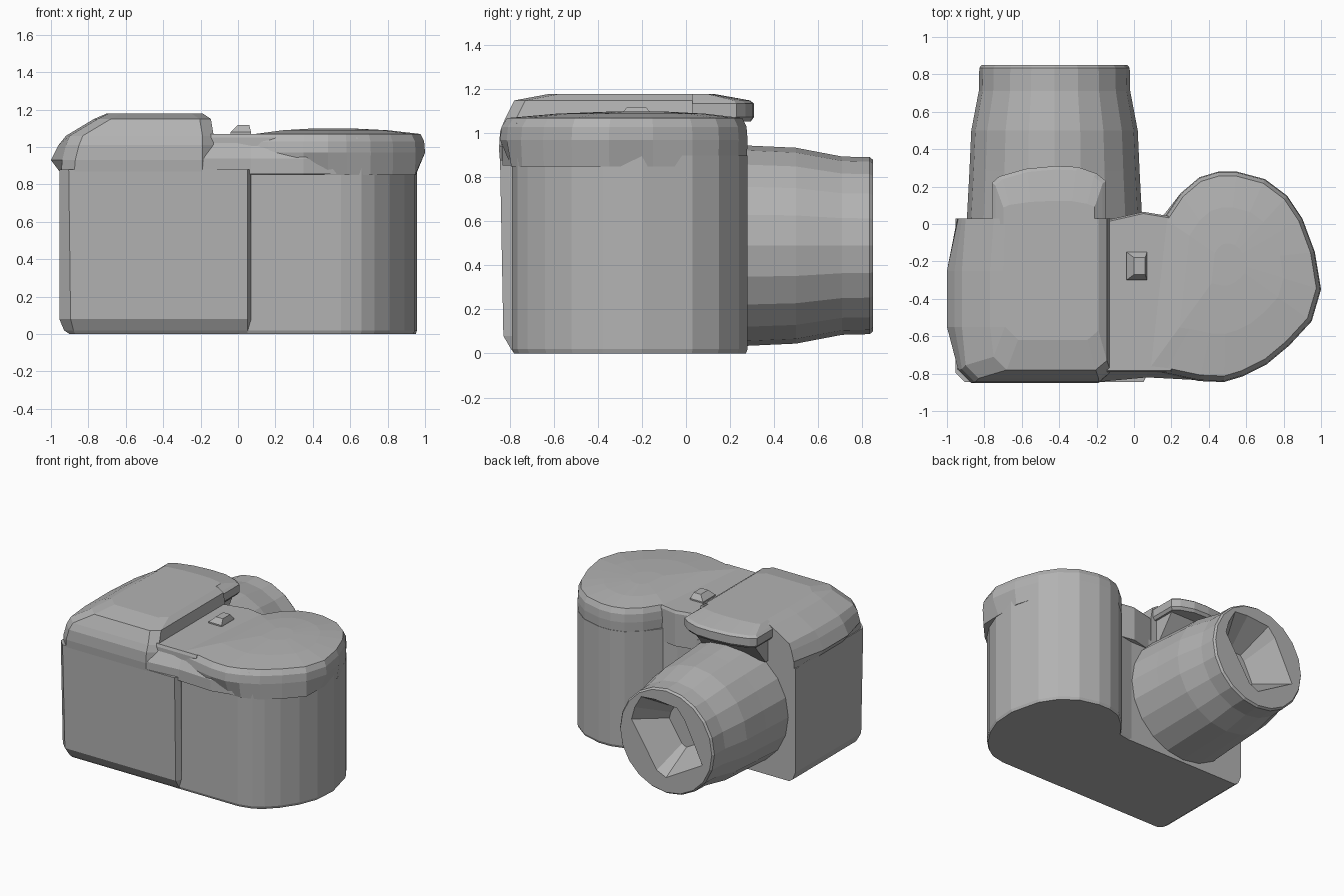
import bpy, bmesh, math
from mathutils import Vector

cube = bpy.data.objects.get("Cube")
if cube:
    bpy.data.objects.remove(cube, do_unlink=True)

grey = bpy.data.materials.new("plain grey")
grey.use_nodes = True
grey.diffuse_color = (0.45, 0.45, 0.45, 1)
grey.node_tree.nodes["Principled BSDF"].inputs["Base Color"].default_value = (0.45, 0.45, 0.45, 1)


def loft(name, rings, cap_start=True, cap_end=True):
    """Skin a stack of equal-length point rings into one flat-shaded object."""
    bm = bmesh.new()
    rows = [[bm.verts.new(p) for p in ring] for ring in rings]
    for a, b in zip(rows, rows[1:]):
        for i in range(len(a)):
            j = (i + 1) % len(a)
            bm.faces.new((a[i], a[j], b[j], b[i]))
    if cap_start:
        bm.faces.new(rows[0][::-1])
    if cap_end:
        bm.faces.new(rows[-1])
    bmesh.ops.recalc_face_normals(bm, faces=bm.faces)
    mesh = bpy.data.meshes.new(name)
    bm.to_mesh(mesh)
    bm.free()
    mesh.materials.append(grey)
    obj = bpy.data.objects.new(name, mesh)
    bpy.context.collection.objects.link(obj)
    return obj


def bevel(obj, width, segments=1):
    mod = obj.modifiers.new("edge", "BEVEL")
    mod.width = width
    mod.segments = segments
    mod.limit_method = "ANGLE"
    mod.angle_limit = math.radians(40)


def at(outline, z, scale=1.0, centre=(0, 0)):
    """Place a plan outline at height z, scaled about a centre."""
    cx, cy = centre
    return [(cx + (x - cx) * scale, cy + (y - cy) * scale, z) for x, y in outline]


# Main body with a chamfered rear panel
def body_ring(z, left, back, cut):
    return at([(left, 0.03), (left, back + cut), (left + cut, back),
               (0.05, back), (0.07, back + 0.04), (0.07, 0.03)], z)


loft("body", [body_ring(0, -0.9, -0.78, 0.03), body_ring(0.02, -0.93, -0.795, 0.05),
              body_ring(0.08, -0.955, -0.83, 0.06), body_ring(0.88, -0.955, -0.845, 0.05)])


# Raised housing over the lens side
def housing_ring(z, corner, side, back, right, front=0.03):
    return at([(corner, front), (side, -0.25), (side, -0.55), (corner, back + 0.07),
               (corner + 0.07, back), (right - 0.06, back),
               (right, back + 0.05), (right, front)], z)


loft("top_housing", [housing_ring(0.87, -0.945, -0.955, -0.845, -0.13),
                     housing_ring(0.93, -0.94, -1.0, -0.85, -0.13),
                     housing_ring(1.01, -0.92, -0.96, -0.845, -0.13),
                     housing_ring(1.06, -0.90, -0.92, -0.825, -0.13),
                     housing_ring(1.15, -0.75, -0.77, -0.78, -0.145),
                     housing_ring(1.18, -0.69, -0.70, -0.62, -0.19)])

# Overhanging flash lid with its tapered support
lid = [(-0.76, 0), (-0.76, 0.22), (-0.72, 0.255), (-0.58, 0.295), (-0.42, 0.31),
       (-0.3, 0.305), (-0.2, 0.27), (-0.15, 0.23), (-0.15, 0)]
mid = (-0.45, 0)
loft("flash_lid", [at(lid, 1.055, 0.95, mid), at(lid, 1.075, 1, mid), at(lid, 1.135, 1, mid),
                   at(lid, 1.15, 0.94, mid), at([(x * 0.8 - 0.09, y * 0.4) for x, y in lid], 1.18)])
loft("flash_support", [[(x, -0.02, 0.88), (x, 0.06, 0.88), (x, 0.2, 1.06), (x, -0.02, 1.06)]
                       for x in (-0.72, -0.18)])

# Hand grip column
grip = [(0, -0.79), (0.55, -0.79), (0.66, -0.765), (0.73, -0.72), (0.81, -0.64),
        (0.89, -0.52), (0.945, -0.38), (0.957, -0.2), (0.9, 0.03), (0.82, 0.15),
        (0.7, 0.24), (0.55, 0.28), (0.45, 0.28), (0.35, 0.25), (0.25, 0.165),
        (0.16, 0.05), (0.05, 0.03), (0, 0.03)]
core = (0.5, -0.25)
loft("grip", [at(grip, 0, 0.985, core), at(grip, 0.02), at(grip, 0.9)])

# Domed cap flaring over the grip
cap = [(0.07, -0.79), (0.16, -0.8), (0.35, -0.84), (0.48, -0.845), (0.58, -0.815),
       (0.71, -0.75), (0.83, -0.65), (0.95, -0.52), (1, -0.35), (0.967, -0.15),
       (0.9, 0.03), (0.82, 0.15), (0.7, 0.24), (0.55, 0.28), (0.45, 0.28),
       (0.35, 0.25), (0.25, 0.165), (0.16, 0.03)]
hub = (0.5, -0.2)
loft("grip_cap", [at([(min(x, 0.955), max(y, -0.8)) for x, y in cap], 0.85, 0.99, hub),
                  at(cap, 0.97), at(cap, 1.03, 0.99, hub), at(cap, 1.07, 0.95, hub),
                  at(cap, 1.09, 0.6, hub), at(cap, 1.1, 0.2, hub)])

# Low bridge between housing and grip, with the thumb rest behind
bridge = [(-0.15, -0.79), (0.2, -0.79), (0.2, 0.04), (0.05, 0.065), (-0.15, 0.02)]
loft("bridge", [at(bridge, 0.8), at(bridge, 1.05), at(bridge, 1.07, 0.98, (0.05, -0.4))])
loft("thumb_rest", [[(x, -0.7, 0.85), (x, y, 0.855), (x, y, 0.94), (x, -0.77, 1.05)]
                    for x, y in ((-0.2, -0.845), (0.07, -0.82), (0.35, -0.835), (0.64, -0.77))])

# Shutter switch on the bridge
loft("switch", [[(x, y, z) for x, y in ((-0.04, -0.3), (0.07, -0.3), (0.07, -0.15), (-0.04, -0.15))]
                for z in (1.04, 1.08)]
     + [[(x, y, 1.118) for x, y in ((0, -0.27), (0.06, -0.27), (0.06, -0.18), (0, -0.18))]])

# Lens barrel with a tapered angular recess
LX, LZ, SIDES = -0.425, 0.49, 20


def circle(y, r):
    return [(LX + r * math.cos(math.tau * i / SIDES), y, LZ + r * math.sin(math.tau * i / SIDES))
            for i in range(SIDES)]


corners = [Vector(c) for c in ((0.31, 0.12), (0.2, 0.31), (-0.12, 0.28), (-0.31, -0.1), (0.04, -0.3))]


def hole(y, scale):
    """Cast each barrel direction onto the angular opening."""
    ring = []
    for i in range(SIDES):
        a = math.tau * i / SIDES
        d = Vector((math.cos(a), math.sin(a)))
        reach = 0.1
        for p, q in zip(corners, corners[1:] + corners[:1]):
            e = q - p
            det = d.x * e.y - d.y * e.x
            t = (p.x * e.y - p.y * e.x) / det if abs(det) > 1e-6 else -1
            s = (p.x * d.y - p.y * d.x) / det if abs(det) > 1e-6 else -1
            if t > 0 and -1e-4 <= s <= 1.0001:
                reach = t
        ring.append((LX + d.x * reach * scale, y, LZ + d.y * reach * scale))
    return ring


loft("lens_barrel", [circle(0.0, 0.47), circle(0.28, 0.455), circle(0.5, 0.445),
                     circle(0.71, 0.405), circle(0.835, 0.402), circle(0.85, 0.39),
                     hole(0.85, 1.0), hole(0.6, 0.5)])
